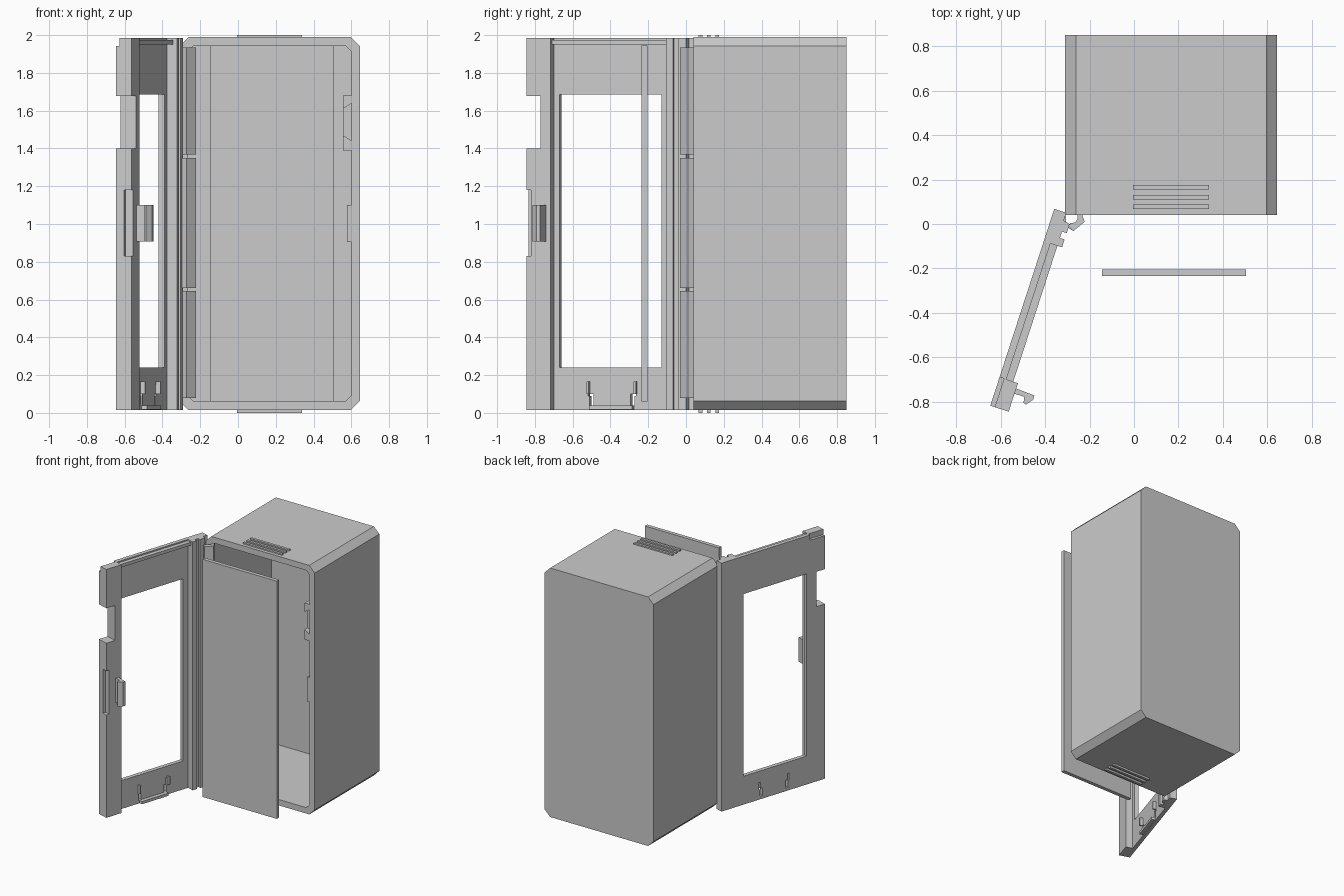
import bpy, bmesh, math
from mathutils import Matrix, Vector

if "Cube" in bpy.data.objects:
    bpy.data.objects.remove(bpy.data.objects["Cube"])

# Open-door frame: u runs along the door, v points to its inner side
DOOR = Matrix.Translation((-0.28, 0.03, 0)) @ Matrix.Rotation(math.radians(-108), 4, 'Z')
I = Matrix.Identity(4)


def prism(name, pts, axis, a, b, mat=I):
    """Extrude a closed profile from a to b along y (x,z points) or z (x,y points)."""
    bm = bmesh.new()
    put = (lambda p, q, t: (p, t, q)) if axis == 'y' else (lambda p, q, t: (p, q, t))
    lo = [bm.verts.new(put(p, q, a)) for p, q in pts]
    hi = [bm.verts.new(put(p, q, b)) for p, q in pts]
    n = len(pts)
    bm.faces.new(lo)
    bm.faces.new(hi)
    for i in range(n):
        j = (i + 1) % n
        bm.faces.new((lo[i], lo[j], hi[j], hi[i]))
    bm.transform(mat)
    bmesh.ops.recalc_face_normals(bm, faces=bm.faces)
    me = bpy.data.meshes.new(name)
    bm.to_mesh(me)
    bm.free()
    ob = bpy.data.objects.new(name, me)
    bpy.context.collection.objects.link(ob)
    return ob


def box(name, x0, x1, y0, y1, z0, z1, mat=I):
    return prism(name, [(x0, y0), (x1, y0), (x1, y1), (x0, y1)], 'z', z0, z1, mat)


def octagon(x0, x1, z0, z1, c):
    return [(x0 + c, z0), (x1 - c, z0), (x1, z0 + c), (x1, z1 - c),
            (x1 - c, z1), (x0 + c, z1), (x0, z1 - c), (x0, z0 + c)]


def cut(ob, cutters):
    """Subtract each cutter from ob, then discard it."""
    bpy.context.view_layer.objects.active = ob
    for c in cutters:
        c.hide_render = True
        m = ob.modifiers.new("cut", 'BOOLEAN')
        m.operation, m.solver, m.object = 'DIFFERENCE', 'EXACT', c
        bpy.ops.object.modifier_apply(modifier=m.name)
        bpy.data.objects.remove(c)


# Hollow cabinet with chamfered long edges
cabinet = prism("cabinet", octagon(-0.31, 0.645, 0.015, 1.99, 0.048), 'y', 0.04, 0.85)
cut(cabinet, [prism("cavity", octagon(-0.265, 0.6, 0.062, 1.943, 0.03), 'y', -0.1, 0.80)])

# Vent bars on top and bottom
for i in range(3):
    y = 0.077 + 0.044 * i
    box(f"top_vent_{i}", -0.005, 0.338, y - 0.01, y + 0.01, 1.985, 2.0)
    box(f"bottom_vent_{i}", -0.005, 0.338, y - 0.01, y + 0.01, 0.0, 0.02)

# Lock housing and latch catch on the inner right wall
lock = box("lock_housing", 0.555, 0.605, 0.042, 0.11, 1.39, 1.68)
cut(lock, [prism("lock_pocket", [(0.62, 1.43), (0.555, 1.47), (0.555, 1.61), (0.62, 1.65)],
                 'y', 0.0, 0.08)])
box("latch_catch", 0.577, 0.605, 0.042, 0.07, 0.905, 1.1)

# Loose inner panel in front of the cabinet
box("front_panel", -0.145, 0.505, -0.235, -0.205, 0.06, 1.945)

# Door skin with window and clip slots
skin = box("door_skin", 0.142, 0.785, -0.087, -0.055, 0.015, 1.985, DOOR)
cut(skin, [box("window", 0.186, 0.753, -0.2, 0.1, 0.24, 1.685, DOOR)] +
    [box("slot", u, u + w, -0.2, 0.1, z0, z1, DOOR) for u, w, z0, z1 in
     ((0.565, 0.022, 0.04, 0.10), (0.583, 0.012, 0.09, 0.15),
      (0.335, 0.022, 0.04, 0.10), (0.327, 0.012, 0.09, 0.15))])

# Top rail and bottom clips on the inner side
box("top_rail", 0.142, 0.785, -0.056, -0.022, 1.95, 1.975, DOOR)
box("bottom_sill", 0.34, 0.58, -0.056, -0.025, 0.018, 0.04, DOOR)
for side, u in (("left", 0.327), ("right", 0.589)):
    box(f"{side}_clip", u - 0.006, u + 0.006, -0.056, -0.03, 0.10, 0.165, DOOR)

# Handle-side post, notched for the lock, the latch opening and the top outer corner
post = box("handle_post", 0.785, 0.92, -0.087, 0.0, 0.015, 1.985, DOOR)
cut(post, [box("lock_notch", 0.842, 1.1, -0.2, 0.1, 1.4, 1.677, DOOR),
           box("latch_recess", 0.895, 1.0, -0.04, 0.1, 0.83, 1.18, DOOR),
           box("corner_step", 0.7, 1.0, -0.2, -0.066, 1.943, 2.1, DOOR)])

# Latch hook
hook = [(0.81, -0.01), (0.835, -0.01), (0.835, 0.045), (0.862, 0.052),
        (0.865, 0.064), (0.835, 0.088), (0.815, 0.088)]
prism("latch_hook", hook, 'z', 0.908, 1.1, DOOR)

# Hinge-side post with a stepped inner channel
channel = [(-0.012, -0.087), (0.142, -0.087), (0.142, 0.0), (0.105, 0.0), (0.105, -0.022),
           (0.075, -0.022), (0.075, 0.0), (0.032, 0.0), (0.025, -0.03), (-0.012, -0.03)]
prism("hinge_post", channel, 'z', 0.015, 1.985, DOOR)

# Three curved hinge knuckles, the middle one wider
inner = [(-0.28 + 0.026 * math.cos(a), 0.03 + 0.026 * math.sin(a))
         for a in (math.radians(-100 + 20 * k) for k in range(7))]
arm = [(-0.235, 0.045), (-0.222, 0.01), (-0.273, -0.032)]
for name, z0, z1, left in (("lower", 0.08, 0.645, -0.295), ("middle", 0.66, 1.35, -0.305),
                           ("upper", 1.368, 1.935, -0.295)):
    prism(f"{name}_hinge", arm + [(left, -0.01)] + inner, 'z', z0, z1)
    box(f"{name}_hinge_leaf", left - 0.035, left - 0.012, 0.005, 0.035, z0, z1)
